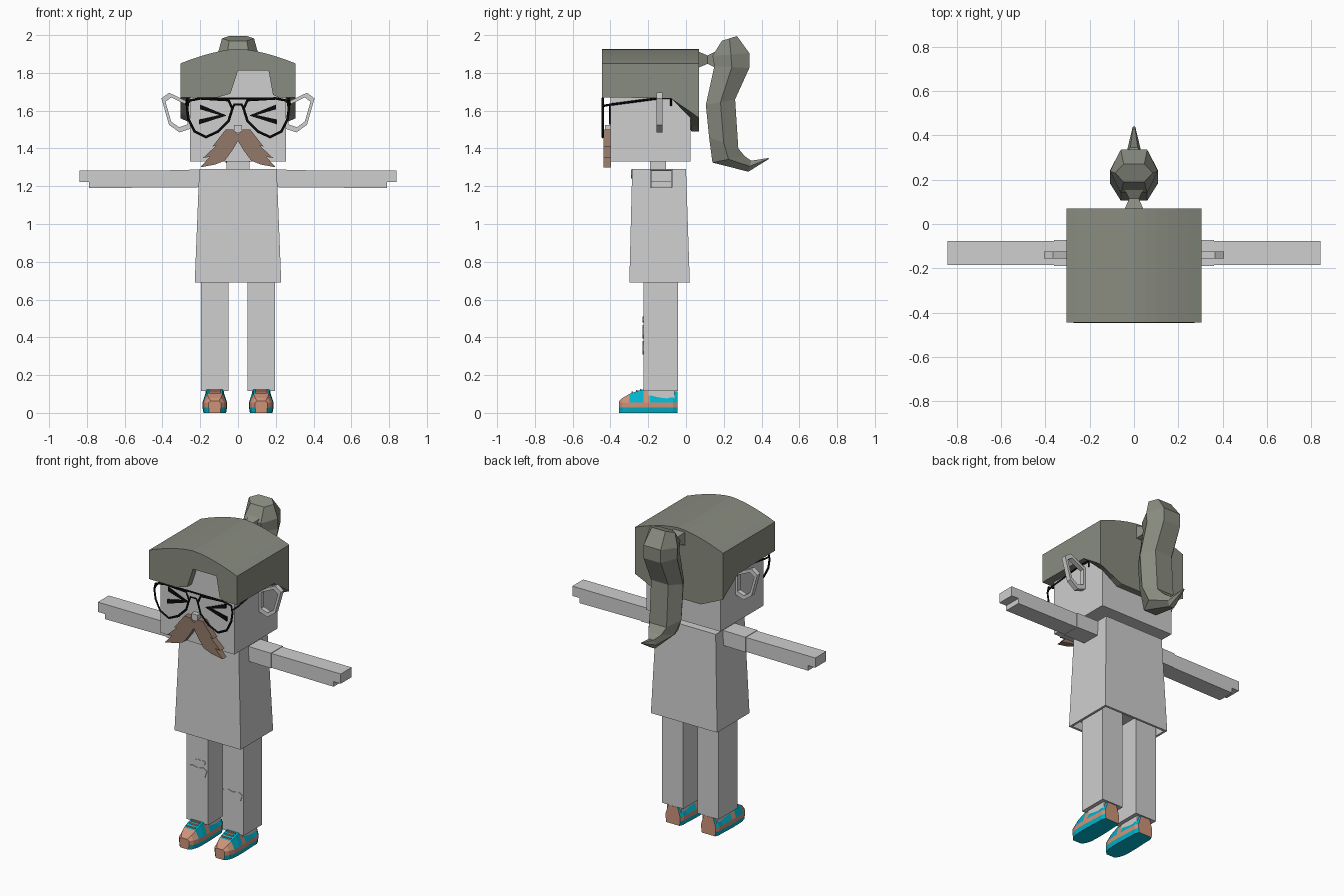
import bpy, bmesh
from mathutils import Vector

cube = bpy.data.objects.get("Cube")
if cube:
    bpy.data.objects.remove(cube, do_unlink=True)


def material(name, r, g, b):
    m = bpy.data.materials.new(name)
    m.use_nodes = True
    m.diffuse_color = (r, g, b, 1)
    bsdf = next(n for n in m.node_tree.nodes if n.type == 'BSDF_PRINCIPLED')
    bsdf.inputs["Base Color"].default_value = (r, g, b, 1)
    bsdf.inputs["Roughness"].default_value = 0.9
    return m


GREY = material("pale_grey", 0.62, 0.62, 0.62)
HAIR = material("olive_grey", 0.25, 0.262, 0.215)
BROWN = material("moustache_brown", 0.29, 0.19, 0.14)
BLACK = material("black", 0.003, 0.003, 0.003)
TEAL = material("teal", 0.0, 0.46, 0.62)
ORANGE = material("soft_orange", 0.62, 0.29, 0.19)


def finish(name, bm, *mats):
    bmesh.ops.recalc_face_normals(bm, faces=bm.faces)
    me = bpy.data.meshes.new(name)
    bm.to_mesh(me)
    bm.free()
    ob = bpy.data.objects.new(name, me)
    bpy.context.collection.objects.link(ob)
    for m in mats:
        me.materials.append(m)
    return ob


def loft(name, rings, mat, closed=False, paint=None):
    """Skin a row of equal rings; closed joins the last to the first."""
    bm = bmesh.new()
    vs = [[bm.verts.new(p) for p in ring] for ring in rings]
    n = len(vs[0])
    pairs = list(zip(vs, vs[1:])) + ([(vs[-1], vs[0])] if closed else [])
    for a, b in pairs:
        for i in range(n):
            bm.faces.new((a[i], a[(i + 1) % n], b[(i + 1) % n], b[i]))
    if not closed:
        bm.faces.new(vs[0])
        bm.faces.new(vs[-1])
    mats = mat if isinstance(mat, tuple) else (mat,)
    if paint:
        for f in bm.faces:
            f.material_index = paint(f.calc_center_median())
    return finish(name, bm, *mats)


def prism(name, outline, y0, y1, mat, side=1):
    """Extrude an x-z outline along y."""
    return loft(name, [[(side * x, y, z) for x, z in outline] for y in (y0, y1)], mat)


def box(name, x, y, z, mat):
    return prism(name, [(x[0], z[0]), (x[1], z[0]), (x[1], z[1]), (x[0], z[1])], *y, mat)


def tube(name, points, radius, mat, cyclic=False):
    cu = bpy.data.curves.new(name, 'CURVE')
    cu.dimensions = '3D'
    cu.bevel_depth = radius
    cu.bevel_resolution = 0
    cu.use_fill_caps = True
    sp = cu.splines.new('POLY')
    sp.points.add(len(points) - 1)
    for p, co in zip(sp.points, points):
        p.co = (*co, 1)
    sp.use_cyclic_u = cyclic
    cu.materials.append(mat)
    ob = bpy.data.objects.new(name, cu)
    bpy.context.collection.objects.link(ob)


# Head, neck and nose
box("head", (-.255, .255), (-.4, .025), (1.33, 1.83), GREY)
box("neck", (-.06, .06), (-.19, -.105), (1.27, 1.34), GREY)
box("nose", (-.022, .022), (-.43, -.39), (1.485, 1.525), GREY)

# Shirt with a hollow hem
shirt_rings = []
for hx, y0, y1, z in ((.205, -.285, 0, 1.29), (.229, -.3, .02, .69),
                      (.215, -.286, .006, .69), (.212, -.284, .003, .74)):
    shirt_rings.append([(-hx, y0, z), (hx, y0, z), (hx, y1, z), (-hx, y1, z)])
loft("shirt", shirt_rings, GREY)
prism("neckline", [(-.085, 1.288), (-.07, 1.258), (-.03, 1.24), (.03, 1.24),
                   (.07, 1.258), (.085, 1.288)], -.291, -.283, GREY)

# Hair cap: arched sections from front to back
STEPS = [i / 6 for i in range(-6, 7)]
arch = [(.305 * t, 1.927 - .077 * abs(t) ** 1.6) for t in STEPS]


def hair_section(y, edge, middle):
    low = [(.305 * t, y, edge + (middle - edge) * min(1, 2 * (1 - abs(t)))) for t in reversed(STEPS)]
    return [(x, y, z) for x, z in arch] + low


hair = loft("hair_cap", [hair_section(-.39, 1.67, 1.67), hair_section(-.08, 1.665, 1.665),
                         hair_section(.03, 1.59, 1.49), hair_section(.07, 1.56, 1.49)], HAIR)
prism("fringe", arch + [(.305, 1.67), (.215, 1.67), (.185, 1.685), (.162, 1.813), (0, 1.813),
                        (-.04, 1.69), (-.11, 1.67), (-.305, 1.67)], -.445, -.39, HAIR)


# Ponytail: six-sided sections given by front point, back point and half width
def tail_ring(fy, fz, by, bz, w):
    front, back = Vector((0, fy, fz)), Vector((0, by, bz))
    mid = (front + back) / 2
    side, half = Vector((w, 0, 0)), Vector((w * .55, 0, 0))
    return [front - half, front + half, mid + side, back + half, back - half, mid - side]


loft("ponytail", [tail_ring(*s) for s in (
    (.19, 1.97, .27, 1.995, .085), (.14, 1.89, .335, 1.905, .108), (.15, 1.836, .335, 1.825, .108),
    (.105, 1.63, .26, 1.66, .108), (.122, 1.46, .277, 1.4, .108), (.14, 1.325, .31, 1.36, .08),
    (.33, 1.277, .345, 1.335, .03), (.435, 1.342, .44, 1.35, .006))], HAIR)
loft("hair_tie", [[(-w, y, 1.87 - w), (w, y, 1.87 - w), (w, y, 1.87 + w), (-w, y, 1.87 + w)]
                  for y, w in ((.06, .045), (.115, .022), (.16, .045))], HAIR)

EAR = [(.25, 1.64), (.365, 1.695), (.405, 1.665), (.365, 1.525), (.31, 1.485), (.25, 1.505)]
LENS = [(.262, 1.652), (.2, 1.665), (.05, 1.655), (.03, 1.61), (.05, 1.545), (.105, 1.49),
        (.17, 1.46), (.23, 1.49), (.262, 1.555), (.27, 1.61)]
MOUSTACHE = [(0, 1.44), (.03, 1.39), (.07, 1.335), (.12, 1.315), (.2, 1.3), (.15, 1.355),
             (.185, 1.35), (.115, 1.415), (.135, 1.41), (.065, 1.5), (.025, 1.5), (0, 1.475)]
ec = Vector((.32, 1.595))

for s, label in ((1, "left"), (-1, "right")):
    # Ear ring
    ring = []
    for x, z in EAR:
        ix, iz = Vector((x, z)).lerp(ec, .25)
        ring.append([(s * x, -.155, z), (s * x, -.125, z), (s * ix, -.125, iz), (s * ix, -.155, iz)])
    loft(label + "_ear", ring, GREY, closed=True)

    # Spectacles
    tube(label + "_rim", [(s * x, -.44, z) for x, z in LENS], .007, BLACK, True)
    tube(label + "_temple", [(s * .268, -.44, 1.625), (s * .275, -.4, 1.632), (s * .268, -.15, 1.665),
                             (s * .268, -.08, 1.667), (s * .268, -.08, 1.625)], .006, BLACK)

    # Squeezed shut eye
    prism(label + "_eye_upper", [(.06, 1.574), (.2, 1.632), (.2, 1.607), (.075, 1.57)],
          -.407, -.399, BLACK, s)
    prism(label + "_eye_lower", [(.06, 1.574), (.075, 1.582), (.207, 1.553), (.207, 1.527)],
          -.407, -.399, BLACK, s)
    prism(label + "_moustache", MOUSTACHE, -.438, -.398, BROWN, s)

    # Arm with hand and sleeve
    prism(label + "_arm", [(.19, 1.195), (.79, 1.19), (.79, 1.222), (.84, 1.222),
                           (.84, 1.283), (.19, 1.283)], -.185, -.077, GREY, s)
    prism(label + "_sleeve", [(.19, 1.195), (.36, 1.192), (.36, 1.286), (.19, 1.288)],
          -.19, -.072, GREY, s)

    # Leg and ankle
    cx = s * .123
    box(label + "_leg", (cx - .074, cx + .074), (-.225, -.042), (.115, .75), GREY)
    box(label + "_ankle", (cx - .05, cx + .05), (-.2, -.06), (.07, .12), GREY)

    # Shoe: sections from toe to heel, coloured in bands
    rings = []
    for y, h, w in ((-.355, .062, .032), (-.335, .08, .05), (-.3, .1, .062), (-.255, .117, .065),
                    (-.225, .124, .065), (-.19, .112, .065), (-.1, .1, .06), (-.07, .112, .06),
                    (-.046, .112, .05)):
        half = [(w * .92, 0), (w, .028), (w, .055), (w * .65, h)]
        rings.append([(cx + x, y, z) for x, z in half] + [(cx - x, y, z) for x, z in reversed(half)])

    def shoe_colour(c):
        if c.z < .03:
            return 0
        return 1 if c.z < .056 or c.y < -.3 or (-.22 < c.y < -.19 and c.z < .1) else 0
    loft(label + "_shoe", rings, (TEAL, ORANGE), paint=shoe_colour)
    for y, z in ((-.285, .109), (-.262, .118), (-.24, .124)):
        box(label + "_lace", (cx - .03, cx + .03), (y - .004, y + .004), (z - .006, z + .003), ORANGE)

# Bridge of the spectacles
tube("brow_bar", [(-.2, -.44, 1.665), (.2, -.44, 1.665)], .006, BLACK)
tube("bridge", [(-.033, -.44, 1.6), (-.02, -.44, 1.632), (.02, -.44, 1.632), (.033, -.44, 1.6)],
     .006, BLACK)

# Torn knee patches
TEAR = [(-1, .7), (-.5, 1), (0, .75), (.6, 1), (1, .6), (.8, -.6), (.3, -1), (-.4, -.9), (-.8, -.4)]
for x, z, w, h in ((-.122, .43, .066, .036), (-.1, .495, .034, .016), (.123, .345, .066, .035)):
    prism("knee_patch", [(x + w * u, z + h * v) for u, v in TEAR], -.229, -.222, GREY)
